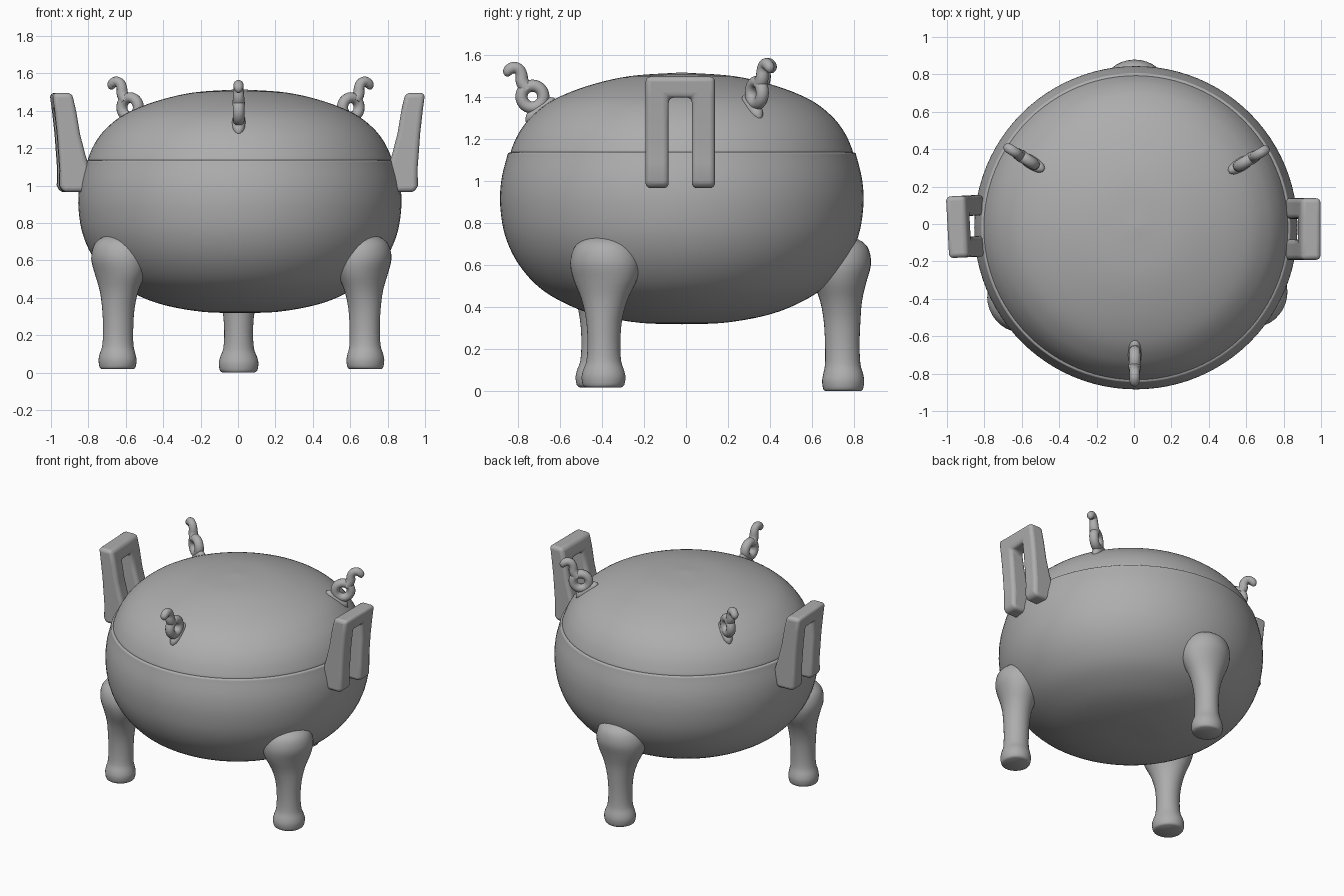
import bpy, bmesh, math
from mathutils import Vector, Matrix

if "Cube" in bpy.data.objects:
    bpy.data.objects.remove(bpy.data.objects["Cube"])

CENTRE = Vector((0.01, -0.02, 0))
metal = bpy.data.materials.new("plain grey")
metal.diffuse_color = (0.42, 0.42, 0.42, 1)
metal.use_nodes = True
metal.node_tree.nodes["Principled BSDF"].inputs["Base Color"].default_value = metal.diffuse_color


def finish(name, bm, angle=40):
    bmesh.ops.recalc_face_normals(bm, faces=bm.faces)
    me = bpy.data.meshes.new(name)
    bm.to_mesh(me)
    bm.free()
    ob = bpy.data.objects.new(name, me)
    bpy.context.collection.objects.link(ob)
    me.materials.append(metal)
    bpy.ops.object.select_all(action='DESELECT')
    ob.select_set(True)
    bpy.context.view_layer.objects.active = ob
    bpy.ops.object.shade_smooth_by_angle(angle=math.radians(angle))
    return ob


def smooth_path(pts, steps=5):
    """Catmull-Rom resampling of a list of tuples."""
    v = [Vector(p) for p in pts]
    v = [2 * v[0] - v[1]] + v + [2 * v[-1] - v[-2]]
    out = []
    for i in range(1, len(v) - 2):
        a, b, c, d = v[i - 1:i + 3]
        for k in range(steps):
            t = k / steps
            out.append(0.5 * (2 * b + (c - a) * t + (2 * a - 5 * b + 4 * c - d) * t * t
                              + (3 * b - a - 3 * c + d) * t ** 3))
    return out + [v[-2]]


def loft(bm, rings):
    """Skin closed rings of points, cap both ends."""
    loops = [[bm.verts.new(p) for p in r] for r in rings]
    n = len(loops[0])
    for a, b in zip(loops, loops[1:]):
        for i in range(n):
            bm.faces.new((a[i], a[(i + 1) % n], b[(i + 1) % n], b[i]))
    bm.faces.new(loops[0])
    bm.faces.new(loops[-1])


def circle(n):
    return [(math.cos(2 * math.pi * i / n), math.sin(2 * math.pi * i / n)) for i in range(n)]


def lathe(name, profile):
    bm = bmesh.new()
    loft(bm, [[CENTRE + Vector((max(r, 0.002) * c, max(r, 0.002) * s, z)) for c, s in circle(96)]
              for r, z in profile])
    return finish(name, bm, 60)


# Bowl and domed lid, meeting in a small step
lathe("bowl", smooth_path([(0, .318), (.2, .325), (.4, .36), (.55, .415), (.68, .495), (.78, .61),
                           (.84, .74), (.863, .88), (.858, 1.0), (.832, 1.11), (.822, 1.133), (.79, 1.137)]))
lathe("lid", smooth_path([(.78, 1.12), (.811, 1.128), (.806, 1.16), (.77, 1.235), (.71, 1.31),
                          (.61, 1.385), (.45, 1.45), (.25, 1.497), (0, 1.515)]))


# Legs: height, radial centre, tangential radius, radial radius
LEG = smooth_path([(0, .767, .085, .085), (.012, .767, .1, .095), (.05, .767, .106, .1),
                   (.085, .767, .098, .094), (.13, .765, .082, .084), (.22, .763, .077, .082),
                   (.33, .762, .086, .087), (.43, .757, .115, .1), (.52, .75, .157, .128),
                   (.6, .745, .174, .154), (.67, .74, .158, .15), (.71, .74, .12, .118),
                   (.735, .74, .06, .06), (.74, .74, .01, .01)], 3)
for name, deg, foot in (("left_leg", 211.5, .018), ("right_leg", -29, .018), ("back_leg", 90.5, 0)):
    rot = Matrix.Rotation(math.radians(deg), 3, 'Z')
    bm = bmesh.new()
    loft(bm, [[CENTRE + rot @ Vector((c + rr * x, rt * y, foot + z * (1 - foot))) for x, y in circle(32)]
              for z, c, rt, rr in LEG])
    finish(name, bm, 60)

# Upright arched handles flaring outward: height, inner and outer distance
ROWS = [(.965, .82, .945), (1.0, .81, .962), (1.09, .80, .96), (1.17, .825, .966), (1.28, .853, .974),
        (1.395, .872, .987), (1.495, .895, 1.0)]
COLS = [-.165, -.055, .055, .165]
for name, side, y0, turn in (("right_handle", 1, -.027, 0), ("left_handle", -1, -.013, 3)):
    bm = bmesh.new()
    grid = [[[bm.verts.new((side * x, y0 + y, z)) for x in (xi, xo)] for y in COLS]
            for z, xi, xo in ROWS]
    solid = {(i, j) for i in range(len(ROWS) - 1) for j in range(3) if j != 1 or i == len(ROWS) - 2}
    for i, j in solid:
        a, b, c, d = grid[i][j], grid[i][j + 1], grid[i + 1][j + 1], grid[i + 1][j]
        for k in (0, 1):
            bm.faces.new((a[k], b[k], c[k], d[k]))
        for near, p, q in (((i - 1, j), a, b), ((i, j + 1), b, c), ((i + 1, j), c, d), ((i, j - 1), d, a)):
            if near not in solid:
                bm.faces.new((p[0], q[0], q[1], p[1]))
    bmesh.ops.delete(bm, geom=[v for v in bm.verts if not v.link_faces], context='VERTS')
    bmesh.ops.rotate(bm, verts=bm.verts, cent=(side * .9, y0, 0),
                     matrix=Matrix.Rotation(math.radians(turn), 3, 'Z'))
    ob = finish(name, bm, 35)
    bev = ob.modifiers.new("rounding", 'BEVEL')
    bev.width, bev.segments, bev.limit_method = .024, 4, 'ANGLE'
    bev.angle_limit = math.radians(45)


def tube(bm, path, place):
    """Round tube through (distance, height, radius) points with rounded ends."""
    pts = smooth_path(path, 4)
    rings = []
    for i, p in enumerate(pts):
        t = pts[min(i + 1, len(pts) - 1)] - pts[max(i - 1, 0)]
        t = Vector((t.x, t.y)).normalized()
        rings.append([place(p.x - t.y * p.z * c, p.z * s, p.y + t.x * p.z * c) for c, s in circle(14)])
    loft(bm, rings)


# Lid knobs: a pierced ring on a foot, topped with a curled hook
HOOK = [(.735, 1.435, .034), (.758, 1.47, .031), (.762, 1.505, .028), (.775, 1.53, .027),
        (.80, 1.538, .027), (.822, 1.525, .026), (.828, 1.508, .02), (.829, 1.495, .006)]
FOOT = [(.60, 1.385, .01), (.62, 1.372, .028), (.67, 1.335, .036), (.715, 1.298, .03), (.735, 1.275, .01)]
for name, deg, lift in (("front_knob", -90.5, 0), ("right_knob", 31, .018), ("left_knob", 148, .018)):
    rot = Matrix.Rotation(math.radians(deg), 3, 'Z')

    def place(u, v, z):
        return CENTRE + rot @ Vector((u - lift, v, z + lift))

    bm = bmesh.new()
    tube(bm, HOOK, place)
    tube(bm, FOOT, place)
    ring = [[bm.verts.new(place(.71 + (.052 + .029 * p) * c, .031 * q, 1.4 + (.052 + .029 * p) * s))
             for p, q in circle(12)] for c, s in circle(28)]
    for i in range(28):
        for j in range(12):
            a, b = ring[i], ring[(i + 1) % 28]
            bm.faces.new((a[j], a[(j + 1) % 12], b[(j + 1) % 12], b[j]))
    finish(name, bm, 60)
